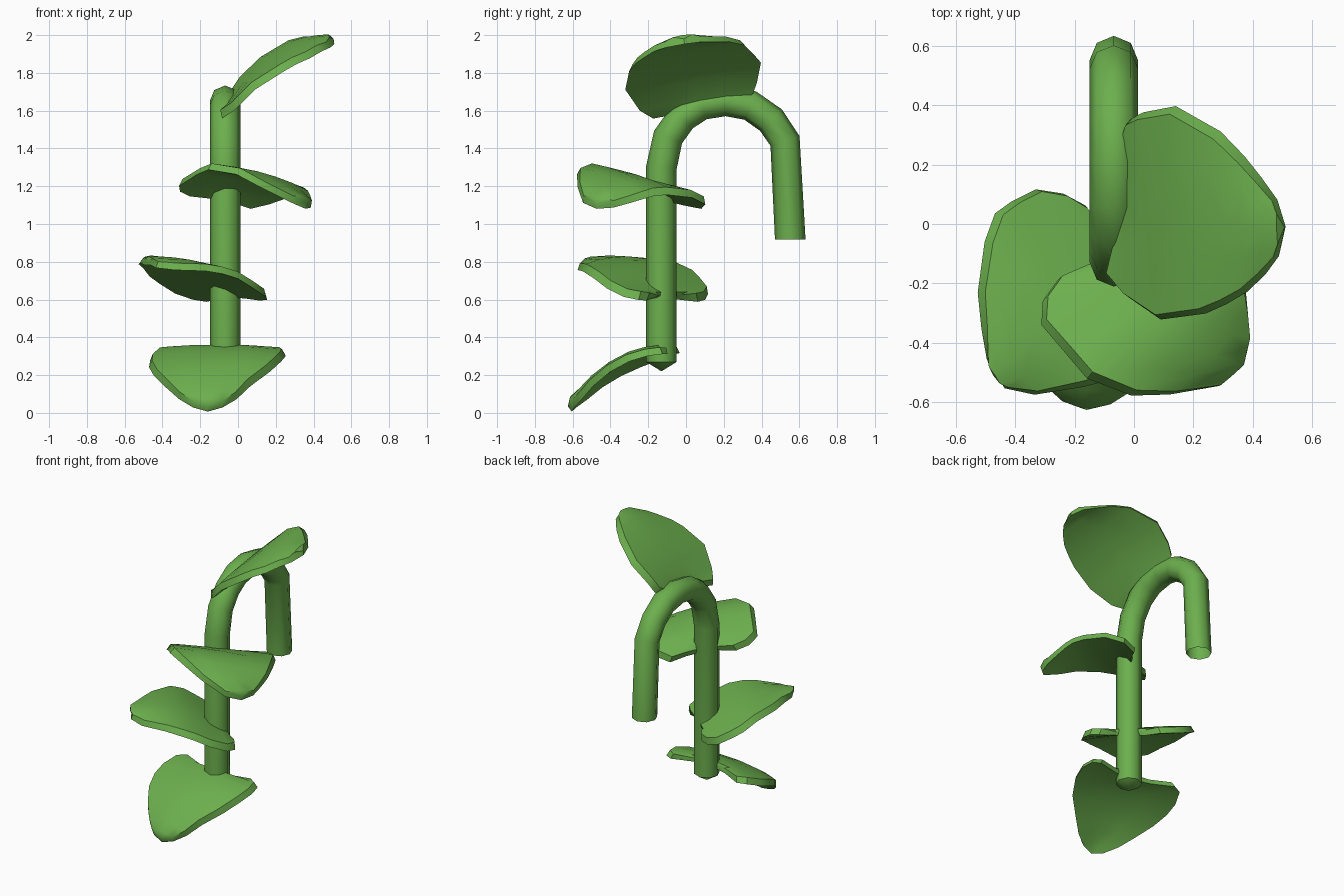
import bpy, bmesh, math
from mathutils import Vector

if "Cube" in bpy.data.objects:
    bpy.data.objects.remove(bpy.data.objects["Cube"])

green = bpy.data.materials.new("leaf green")
green.diffuse_color = (0.15, 0.43, 0.075, 1)
green.use_nodes = True
green.node_tree.nodes["Principled BSDF"].inputs["Base Color"].default_value = green.diffuse_color
COLS = 5


def make_object(name, bm, thickness=0.0, angle=35):
    bmesh.ops.recalc_face_normals(bm, faces=bm.faces)
    mesh = bpy.data.meshes.new(name)
    bm.to_mesh(mesh)
    bm.free()
    mesh.materials.append(green)
    ob = bpy.data.objects.new(name, mesh)
    bpy.context.collection.objects.link(ob)
    bpy.ops.object.select_all(action='DESELECT')
    bpy.context.view_layer.objects.active = ob
    ob.select_set(True)
    if thickness:
        mod = ob.modifiers.new("thickness", 'SOLIDIFY')
        mod.thickness = thickness
        mod.offset = 0
        bpy.ops.object.modifier_apply(modifier=mod.name)
        slant_rim(ob.data)
    bpy.ops.object.shade_smooth_by_angle(angle=math.radians(angle))
    return ob


def slant_rim(mesh):
    """Draw the upper rim in and the lower rim out so the leaf edge slants."""
    half = len(mesh.vertices) // 2
    sides = [list(mesh.vertices)[:half], list(mesh.vertices)[half:]]
    sides.sort(key=lambda s: sum(v.co.z for v in s))
    for verts, inward in zip(sides, (-0.01, 0.014)):
        centre = sum((v.co for v in verts), Vector()) / half
        for i, v in enumerate(verts):
            if i < COLS or i == half - 1 or i % COLS in (0, COLS - 1):
                v.co += (centre - v.co).normalized() * inward


def leaf(name, ribs, tip, notch=0.06, bump=0.015):
    """Loft a heart-shaped leaf from ribs (one edge point, other edge point) to its tip."""
    bm = bmesh.new()
    ts = [k / (COLS - 1) for k in range(COLS)]
    tip = Vector(tip)
    rows = []
    for i, (a, b) in enumerate(ribs):
        a, b = Vector(a), Vector(b)
        row = []
        for t in ts:
            arch = 4 * t * (1 - t)
            p = a.lerp(b, t) + Vector((0, 0, bump * arch * min(i, 3) / 3))
            # notch at the stalk, fading over the first ribs
            flat = Vector((tip.x - p.x, tip.y - p.y, 0)).normalized()
            p += flat * notch * arch * max(0, 1 - i / 3)
            row.append(bm.verts.new(p))
        rows.append(row)
    for r, s in zip(rows, rows[1:]):
        for j in range(COLS - 1):
            bm.faces.new((r[j], r[j + 1], s[j + 1], s[j]))
    end = bm.verts.new(tip)
    for j in range(COLS - 1):
        bm.faces.new((rows[-1][j], rows[-1][j + 1], end))
    return make_object(name, bm, 0.042)


# Hooked stalk: eight-sided open-ended tube swept along a path in the y-z plane
path = [(-0.13, 0.27), (-0.13, 1.3), (-0.095, 1.46), (-0.02, 1.565), (0.08, 1.63),
        (0.21, 1.652), (0.34, 1.627), (0.45, 1.55), (0.524, 1.44), (0.552, 0.917)]
path = [Vector((-0.068, y, z)) for y, z in path]
side, R, N = Vector((1, 0, 0)), 0.081, 8
bm = bmesh.new()
rings = []
for i, p in enumerate(path):
    before = (p - path[max(i - 1, 0)]).normalized()
    after = (path[min(i + 1, len(path) - 1)] - p).normalized()
    if i == len(path) - 1:
        after = before = Vector((0, 0, -1))
    across = side.cross((before + after).normalized())
    rings.append([bm.verts.new(p + R * (math.cos(k * math.tau / N) * side
                                        + math.sin(k * math.tau / N) * across))
                  for k in range(N)])
for r, s in zip(rings, rings[1:]):
    for k in range(N):
        bm.faces.new((r[k], r[(k + 1) % N], s[(k + 1) % N], s[k]))
point = bm.verts.new((-0.068, -0.13, 0.22))
for k in range(N):
    bm.faces.new((rings[0][k], rings[0][(k + 1) % N], point))
make_object("stalk", bm, angle=50)

# Lowest leaf, drooping to the front
leaf("leaf_bottom", [
    ((-0.36, -0.04, 0.335), (0.18, -0.10, 0.33)),
    ((-0.42, -0.07, 0.33), (0.23, -0.13, 0.33)),
    ((-0.46, -0.16, 0.295), (0.245, -0.21, 0.32)),
    ((-0.465, -0.25, 0.26), (0.22, -0.31, 0.29)),
    ((-0.44, -0.35, 0.215), (0.16, -0.41, 0.235)),
    ((-0.38, -0.45, 0.155), (0.06, -0.50, 0.16)),
    ((-0.31, -0.53, 0.09), (-0.01, -0.56, 0.09)),
    ((-0.24, -0.59, 0.045), (-0.08, -0.60, 0.045))],
    (-0.16, -0.617, 0.02), notch=0.07, bump=0.03)

# Second leaf, rising to the front left
leaf("leaf_lower_middle", [
    ((-0.16, 0.06, 0.61), (0.11, -0.20, 0.615)),
    ((-0.23, 0.10, 0.62), (0.15, -0.245, 0.62)),
    ((-0.32, 0.115, 0.65), (0.145, -0.32, 0.635)),
    ((-0.40, 0.075, 0.70), (0.08, -0.41, 0.68)),
    ((-0.455, 0.035, 0.74), (0.0, -0.475, 0.73)),
    ((-0.49, -0.06, 0.785), (-0.08, -0.515, 0.755)),
    ((-0.515, -0.23, 0.805), (-0.17, -0.54, 0.77)),
    ((-0.505, -0.35, 0.81), (-0.33, -0.57, 0.775)),
    ((-0.495, -0.45, 0.80), (-0.43, -0.553, 0.785))],
    (-0.47, -0.51, 0.795), notch=0.04)

# Third leaf, drooping to the front right
leaf("leaf_upper_middle", [
    ((-0.25, -0.18, 1.165), (0.06, 0.08, 1.10)),
    ((-0.30, -0.25, 1.19), (0.16, 0.10, 1.125)),
    ((-0.305, -0.33, 1.22), (0.26, 0.03, 1.16)),
    ((-0.21, -0.44, 1.28), (0.33, -0.10, 1.175)),
    ((-0.15, -0.51, 1.305), (0.36, -0.17, 1.17)),
    ((0.0, -0.57, 1.28), (0.375, -0.22, 1.155)),
    ((0.13, -0.57, 1.21), (0.385, -0.30, 1.13)),
    ((0.29, -0.545, 1.13), (0.39, -0.385, 1.105))],
    (0.365, -0.475, 1.095), notch=0.05)

# Top leaf, rising to the right
leaf("leaf_top", [
    ((-0.09, -0.17, 1.58), (-0.04, 0.28, 1.665)),
    ((-0.03, -0.24, 1.62), (-0.02, 0.345, 1.705)),
    ((0.08, -0.315, 1.73), (0.02, 0.365, 1.765)),
    ((0.23, -0.295, 1.825), (0.13, 0.385, 1.87)),
    ((0.30, -0.265, 1.865), (0.28, 0.30, 1.96)),
    ((0.37, -0.225, 1.895), (0.36, 0.22, 1.98)),
    ((0.43, -0.17, 1.93), (0.42, 0.15, 1.98)),
    ((0.48, -0.11, 1.95), (0.475, 0.08, 1.98))],
    (0.51, -0.01, 1.967), notch=0.02)
